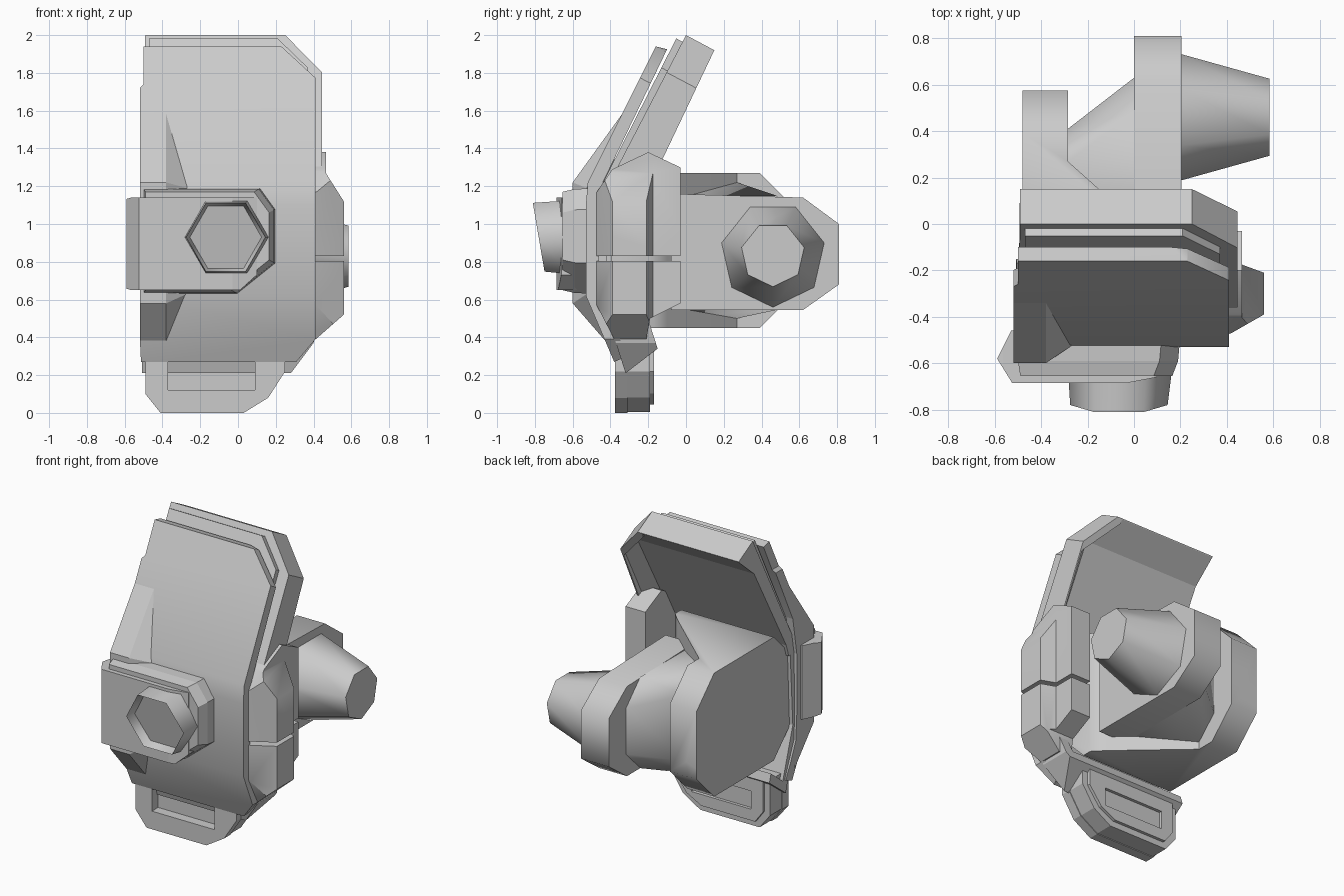
import bpy, bmesh, math

if "Cube" in bpy.data.objects:
    bpy.data.objects.remove(bpy.data.objects["Cube"], do_unlink=True)

grey = bpy.data.materials.new("plain_grey")
grey.use_nodes = True
grey.diffuse_color = (0.6, 0.6, 0.6, 1)
grey.node_tree.nodes["Principled BSDF"].inputs["Base Color"].default_value = (0.6, 0.6, 0.6, 1)

LEAN = 0.53  # slope of the upper armour


def place(axis, d, p):
    """Put a 2D point p at distance d along an axis."""
    a, b = p
    return {"x": (d, a, b), "y": (a, d, b), "z": (a, b, d)}[axis]


def loft(name, axis, sections):
    """Join outlines of equal point count: sections = [(distance, outline), ...]."""
    bm = bmesh.new()
    rings = [[bm.verts.new(place(axis, d, p)) for p in pts] for d, pts in sections]
    n = len(rings[0])
    for lo, hi in zip(rings, rings[1:]):
        for i in range(n):
            bm.faces.new((lo[i], lo[(i + 1) % n], hi[(i + 1) % n], hi[i]))
    bm.faces.new(rings[0])
    bm.faces.new(rings[-1])
    bmesh.ops.recalc_face_normals(bm, faces=bm.faces)
    me = bpy.data.meshes.new(name)
    bm.to_mesh(me)
    bm.free()
    me.materials.append(grey)
    ob = bpy.data.objects.new(name, me)
    bpy.context.collection.objects.link(ob)
    return ob


def prism(name, axis, a, b, outline):
    return loft(name, axis, [(a, outline), (b, outline)])


def leaning(axis, a, b, outline):
    """Prism sheared to follow the slope of the upper armour."""
    if axis == "y":
        return loft("tool", "y", [(d, [(x, z - LEAN * d) for x, z in outline]) for d in (a, b)])
    return loft("tool", "z", [(d, [(x, y + LEAN * (d - 2)) for x, y in outline]) for d in (a, b)])


def boolean(ob, tool, op):
    """Apply a boolean and drop the tool."""
    mod = ob.modifiers.new("cut", "BOOLEAN")
    mod.object, mod.operation, mod.solver = tool, op, "EXACT"
    bpy.context.view_layer.update()
    dg = bpy.context.evaluated_depsgraph_get()
    me = bpy.data.meshes.new_from_object(ob.evaluated_get(dg))
    ob.modifiers.clear()
    ob.data = me
    bpy.data.objects.remove(tool, do_unlink=True)
    return ob


def shaped(name, side, front, top):
    """Solid from a side outline (y, z), a front outline (x, z) and a leaning top edge."""
    ob = boolean(prism(name, "x", -0.8, 0.8, side),
                 prism("tool", "y", -1, 1, front), "INTERSECT")
    return boolean(ob, leaning("y", -1, 1, [(-.8, -1), (.8, -1)] + top), "INTERSECT")


def slot(ob, x0, x1, y0, y1, z0, z1):
    return boolean(ob, prism("tool", "z", z0, z1, [(x0, y0), (x1, y0), (x1, y1), (x0, y1)]),
                   "DIFFERENCE")


def smooth(ob, degrees):
    """Smooth shading that keeps edges sharper than the angle."""
    ob.data.polygons.foreach_set("use_smooth", [True] * len(ob.data.polygons))
    ob.data.set_sharp_from_angle(angle=math.radians(degrees))


def chamfered(y0, y1, z0, z1, c):
    """Eight-cornered outline."""
    return [(y0 + c, z0), (y1 - c, z0), (y1, z0 + c), (y1, z1 - c),
            (y1 - c, z1), (y0 + c, z1), (y0, z1 - c), (y0, z0 + c)]


def ngon(n, r, cx, cz, start):
    return [(cx + r * math.cos(start + math.tau * i / n),
             cz + r * math.sin(start + math.tau * i / n)) for i in range(n)]


# Hollow rear frame with drafted rims on the top, bottom and outer side
frame = shaped("armour_frame",
               [(0, 2), (-.4, 1.23), (-.45, 1.1), (-.45, .62), (-.32, .21),
                (-.15, .34), (-.24, .62), (-.24, 1.1), (.15, 1.92)],
               [(-.49, 2.1), (-.51, .1), (.26, .1), (.28, .21), (.4, .37), (.445, .6), (.445, 2.1)],
               [(.8, 1.29), (.25, 2), (-.8, 2)])
upper = shaped("upper_cavity",
               [(.148, 1.915), (-.01, 1.78), (-.34, 1.18), (-.38, 1.05), (0, 1.05), (.3, 1.81)],
               [(-.6, 2.1), (-.6, .9), (.5, .9), (.5, 2.1)],
               [(.8, 1.22), (.22, 1.96), (.2, 2.2), (-.8, 2.2)])
boolean(upper, leaning("z", .8, 2.2, [(-.6, -.2), (.27, 0), (.435, .185), (.435, .9), (-.6, .9)]),
        "INTERSECT")
boolean(frame, upper, "DIFFERENCE")
boolean(frame, boolean(prism("lower_cavity", "x", -.6, .385,
                             [(-.38, 1.1), (-.4, .63), (-.29, .3), (-.1, .45), (0, 1.1)]),
                       prism("tool", "y", -1, 1,
                             [(-.6, .1), (.23, .2), (.34, .4), (.385, .6), (.385, 1.2), (-.6, 1.2)]),
                       "INTERSECT"), "DIFFERENCE")
slot(frame, .3, .6, -.6, -.02, .805, .83)

# Middle layer that leaves shadow grooves between frame and cover
shaped("groove_spacer",
       [(-.05, 1.985), (-.45, 1.2), (-.48, 1.1), (-.48, .63), (-.36, .3),
        (-.3, .32), (-.42, .62), (-.42, 1.1), (-.36, 1.22), (0, 1.955)],
       [(-.47, 2), (-.47, .2), (.25, .2), (.37, .4), (.37, 2)],
       [(.8, 1.23), (.21, 1.955), (-.8, 1.955)])

# Front cover plate
cover = shaped("front_cover",
               [(-.16, 1.94), (-.52, 1.22), (-.53, 1.1), (-.53, .62), (-.38, .27),
                (-.31, .3), (-.46, .64), (-.46, 1.1), (-.44, 1.22), (-.1, 1.925)],
               [(-.5, 2), (-.5, 1.74), (-.52, 1.72), (-.52, .4), (-.51, .2), (.25, .2),
                (.3, .26), (.41, .39), (.41, 2)],
               [(.8, 1.19), (.23, 1.855), (.05, 1.9), (-.8, 1.9)])
smooth(cover, 35)

# Raised strip on the inner edge of the cover
ridge = [(-.6, .58), (-.6, 1.22), (-.34, 1.58), (-.42, 1.1), (-.42, .7), (-.4, .35)]
flat = [(-.525, .63), (-.525, 1.19), (-.515, 1.22), (-.42, 1.1), (-.42, .7), (-.5, .6)]
loft("cover_ridge", "x", [(-.52, ridge), (-.38, ridge), (-.27, flat)])

# Outer side guard, split by a slit
guard = prism("side_guard", "z", .3, 1.45,
              [(.32, -.51), (.42, -.47), (.56, -.39), (.56, -.21), (.465, -.175),
               (.465, -.03), (.32, -.03)])
boolean(guard, prism("tool", "x", 0, 1,
                     [(-.52, 1.1), (-.39, 1.29), (-.2, 1.38), (-.03, 1.3), (-.03, .58),
                      (-.19, .5), (-.21, .39), (-.38, .39), (-.52, .66)]), "INTERSECT")
boolean(guard, prism("tool", "y", -1, 1,
                     [(.25, 1.4), (.465, 1.4), (.465, 1.27), (.56, 1.12), (.56, .52),
                      (.4, .38), (.25, .38)]), "INTERSECT")
slot(guard, .2, .7, -.7, .1, .805, .83)
smooth(guard, 35)

# Inner disc with a diagonal web that widens towards the armour
disc = prism("inner_disc", "z", .3, 1.4,
             [(-.48, -.42), (-.48, .575), (-.285, .575), (-.285, .27),
              (.13, -.1), (.2, -.17), (.2, -.42)])
boolean(disc, prism("tool", "x", -.7, .7, chamfered(-.42, .575, .45, 1.27, .185)), "INTERSECT")
smooth(disc, 46)

# Rear arm: tapered neck, outer block and seven-sided cone
neck = loft("arm_neck", "x", [(-.285, chamfered(-.3, .41, .5, 1.22, .14)),
                              (0, chamfered(-.3, .63, .545, 1.15, .15))])
block = prism("arm_block", "x", 0, .205,
              [(-.08, .545), (.62, .545), (.81, .68), (.81, 1), (.62, 1.14), (-.08, 1.16)])
cone = loft("side_cone", "x", [(d, ngon(7, r, .46, .838, -math.pi / 2))
                               for d, r in ((.2, .28), (.585, .17))])
for part in (neck, block, cone):
    smooth(part, 58)

# Front buckle: base plate, step and wrap-around band
def buckle(x0, x1, z0, z1):
    return [(x0, z0), (x1 - .2, z0), (x1, z0 + .16), (x1, z1 - .11), (x1 - .08, z1), (x0, z1)]

loft("buckle_base", "y", [(-.48, buckle(-.5, .2, .63, 1.19)), (-.59, buckle(-.5, .19, .635, 1.185)),
                          (-.655, buckle(-.49, .165, .65, 1.17))])
band = prism("buckle_band", "z", .65, 1.14,
             [(-.53, -.46), (-.59, -.58), (-.525, -.685), (-.03, -.685), (.1, -.66), (.1, -.46)])
boolean(band, prism("tool", "y", -1, 0,
                    [(-.6, .66), (-.53, .64), (0, .64), (.11, .74), (.11, 1.15), (-.53, 1.15),
                     (-.6, 1.13)]), "INTERSECT")

# Hexagonal front nozzle with a slanted, recessed face
nozzle = loft("front_nozzle", "y", [(-.62, ngon(6, .225, -.06, .93, 0)),
                                    (-.78, ngon(6, .21, -.065, .93, 0))])
bm = bmesh.new()
bm.from_mesh(nozzle.data)
for v in bm.verts:
    if v.co.y < -.7:
        v.co.y -= (v.co.z - .93) * .17
bm.faces.ensure_lookup_table()
face = min(bm.faces, key=lambda f: f.calc_center_median().y)
bmesh.ops.inset_region(bm, faces=[face], thickness=.02)
bmesh.ops.translate(bm, verts=face.verts, vec=(0, .06, 0))
bm.to_mesh(nozzle.data)
bm.free()
smooth(nozzle, 63)

# Bottom loop: windowed front layer, solid core and inset rear layer
def loop(name, y0, y1, m):
    return prism(name, "y", y0, y1,
                 [(-.49 + m, .1 + m / 2), (-.41 + m / 2, m), (.03 - m / 2, m), (.16 - m, .08 + m / 2),
                  (.25 - m, .22), (.25 - m, .34), (-.49 + m, .34)])

slot(loop("loop_front", -.375, -.31, 0), -.37, .09, -.5, -.2, .12, .27)
loop("loop_core", -.31, -.19, .005)
slot(loop("loop_rear", -.19, -.17, .045), -.36, .08, -.3, 0, .12, .24)
